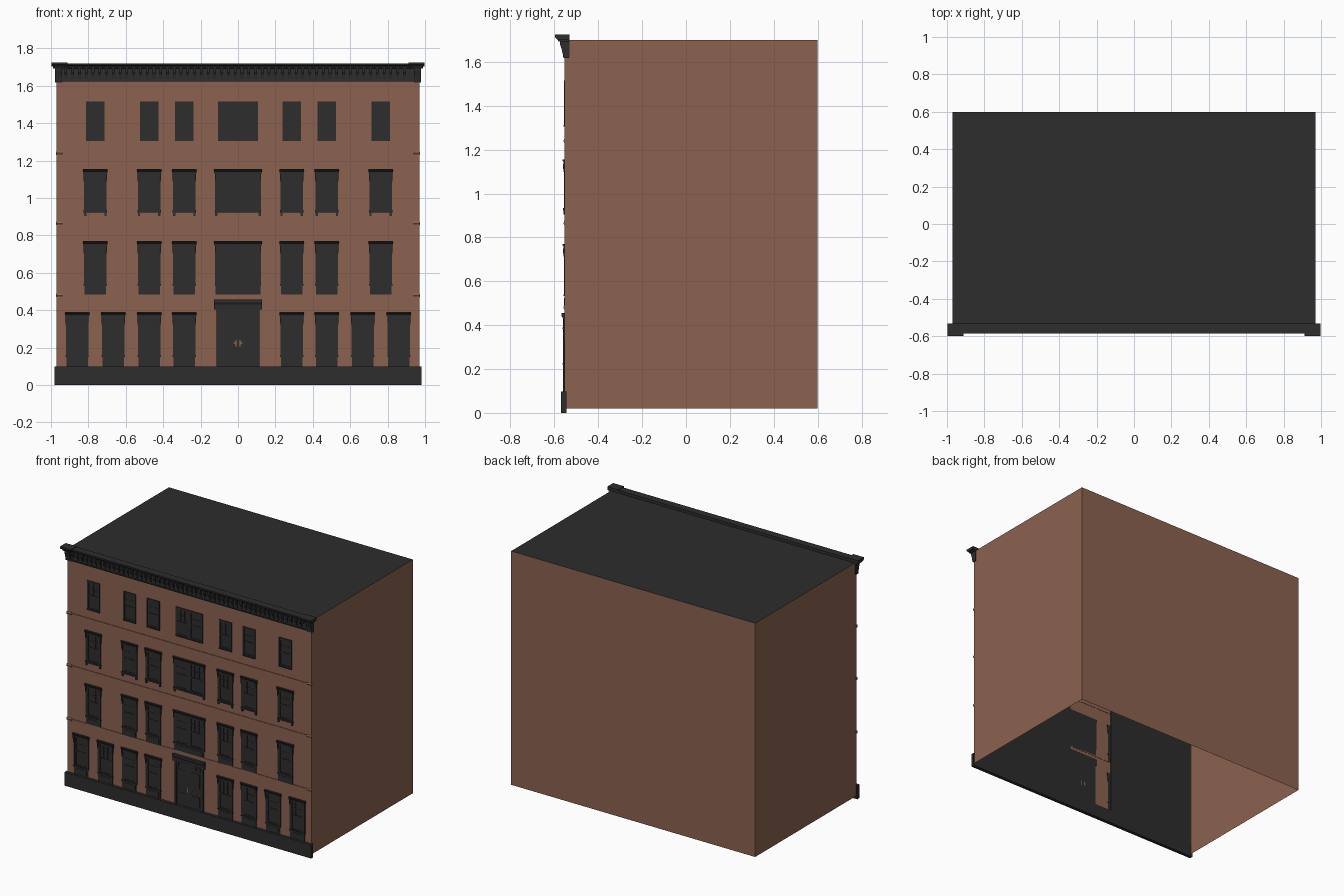
import bpy, bmesh
from mathutils import Vector

if "Cube" in bpy.data.objects:
    bpy.data.objects.remove(bpy.data.objects["Cube"])

WALL = -0.55  # y of the facade plane


def material(name, col):
    m = bpy.data.materials.new(name)
    m.diffuse_color = (*col, 1)
    m.use_nodes = True
    m.node_tree.nodes["Principled BSDF"].inputs["Base Color"].default_value = m.diffuse_color
    return m


BROWN = material("brown_stone", (0.26, 0.123, 0.08))
DARK = material("charcoal_trim", (0.026, 0.026, 0.026))
BRONZE = material("bronze_handle", (0.42, 0.2, 0.09))


def finish(bm, name, *mats):
    me = bpy.data.meshes.new(name)
    bm.to_mesh(me)
    bm.free()
    for m in mats:
        me.materials.append(m)
    ob = bpy.data.objects.new(name, me)
    bpy.context.collection.objects.link(ob)
    return ob


def box(bm, x0, x1, z0, z1, out, back=0.002):
    """Box standing `out` proud of the facade."""
    v = bmesh.ops.create_cube(bm, size=1)["verts"]
    c = Vector(((x0 + x1) / 2, WALL + (back - out) / 2, (z0 + z1) / 2))
    for p in v:
        p.co = Vector((p.co.x * (x1 - x0), p.co.y * (out + back), p.co.z * (z1 - z0))) + c


def prism(bm, prof, x0, x1):
    """Extrude an (out, z) profile along x."""
    a, b = ([bm.verts.new((x, WALL - o, z)) for o, z in prof] for x in (x0, x1))
    n = len(prof)
    fs = [bm.faces.new(a), bm.faces.new(b[::-1])]
    fs += [bm.faces.new((a[i], b[i], b[(i + 1) % n], a[(i + 1) % n])) for i in range(n)]
    bmesh.ops.recalc_face_normals(bm, faces=fs)


# Building shell: open underneath, dark roof
bm = bmesh.new()
v = bmesh.ops.create_cube(bm, size=1)["verts"]
for p in v:
    p.co = Vector((p.co.x * 1.94, p.co.y * 1.15 + 0.025, p.co.z * 1.68 + 0.86))
bm.normal_update()
bmesh.ops.delete(bm, geom=[f for f in bm.faces if f.normal.z < -0.5], context="FACES")
for f in bm.faces:
    f.material_index = int(f.normal.z > 0.5)
finish(bm, "building_shell", BROWN, DARK)

# Dark lining behind the shopfront wall, seen from below
bm = bmesh.new()
for x0, x1 in ((-0.965, -0.25), (0.11, 0.965)):
    box(bm, x0, x1, 0.03, 1.69, -0.003, 0.005)
finish(bm, "inner_lining", DARK)

# Plinth
bm = bmesh.new()
box(bm, -0.98, 0.98, 0, 0.098, 0.02, 0.005)
finish(bm, "plinth", DARK)

# Corner strips, string courses and their end blocks
bm = bmesh.new()
for s in (-1, 1):
    x0, x1 = sorted((s * 0.945, s * 0.97))
    box(bm, x0, x1, 0.098, 1.62, 0.003)
for z in (0.48, 0.865, 1.24):
    box(bm, -0.95, 0.95, z - 0.004, z + 0.004, 0.004)
    for s in (-1, 1):
        x0, x1 = sorted((s * 0.935, s * 0.974))
        prism(bm, [(-0.005, z - 0.009), (0.005, z - 0.009), (0.009, z),
                   (0.005, z + 0.009), (-0.005, z + 0.009)], x0, x1)
finish(bm, "string_courses", BROWN)


def sash(bm, x0, x1, z0, z1, lights=3):
    """Double-hung window: glass, frame, meeting rail and upper bars."""
    t, zm = 0.009, (z0 + z1) / 2
    box(bm, x0, x1, z0, z1, 0.001)
    for a, b in ((x0, x0 + t), (x1 - t, x1)):
        box(bm, a, b, z0, z1, 0.005)
    for a, b in ((z0, z0 + t), (zm - 0.005, zm + 0.005), (z1 - t, z1)):
        box(bm, x0 + t, x1 - t, a, b, 0.0045)
    for i in range(1, lights):
        x = x0 + (x1 - x0) * i / lights
        box(bm, x - 0.002, x + 0.002, zm + 0.005, z1 - t, 0.003)
    box(bm, x0 + t, x1 - t, (zm + z1) / 2 - 0.002, (zm + z1) / 2 + 0.002, 0.0028)


def window(name, cx, z0, z1, half, base, hood):
    """base: 'panel', 'sill' or None; hood adds moulded cap on corbels."""
    bm = bmesh.new()
    l, r = cx - half, cx + half
    zs = z0 + (0.06 if base == "panel" else 0.02 if base == "sill" else 0.008)
    zt = z1 - (0.02 if hood else 0.008)
    j = 0.011 if hood else 0.004
    box(bm, l, l + j, zs, zt, 0.006)                      # jambs
    box(bm, r - j, r, zs, zt, 0.006)
    if half > 0.09:                                      # paired sashes
        box(bm, cx - 0.006, cx + 0.006, zs, zt, 0.006)
        sash(bm, l + j, cx - 0.006, zs, zt)
        sash(bm, cx + 0.006, r - j, zs, zt)
    else:
        sash(bm, l + j, r - j, zs, zt, 3 if hood else 2)
    if hood:
        prism(bm, [(-0.002, zt - 0.004), (0.007, zt - 0.004), (0.008, z1 - 0.012),
                   (0.013, z1 - 0.006), (0.013, z1), (-0.002, z1)], l - 0.006, r + 0.006)
        for x in (l - 0.002, r - 0.008):                  # scroll corbels
            prism(bm, [(-0.002, zt - 0.05), (0.005, zt - 0.05), (0.011, zt - 0.015),
                       (0.011, zt), (-0.002, zt)], x, x + 0.01)
    else:
        box(bm, l, r, zt, z1, 0.006)
    if base == "panel":
        box(bm, l + 0.002, r - 0.002, z0, zs - 0.006, 0.004)
        box(bm, l + 0.014, r - 0.014, z0 + 0.01, zs - 0.016, 0.006)
        box(bm, l - 0.002, r + 0.002, zs - 0.008, zs, 0.009)
    elif base == "sill":
        box(bm, l - 0.002, r + 0.002, zs - 0.012, zs, 0.01)
        for x in (l, r - 0.012):                          # sill feet
            box(bm, x, x + 0.012, z0 - 0.01, zs - 0.012, 0.008)
    else:
        box(bm, l, r, z0, zs, 0.008)
    finish(bm, name, DARK)


# Windows, floor by floor: (bottom, top, base, hood, half-width, centre half-width)
upper = (0.287, 0.475, 0.763)
floors = [("ground", 0.098, 0.39, "panel", True, 0.06, None, (0.287, 0.475, 0.667, 0.86)),
          ("second", 0.48, 0.77, "panel", True, 0.06, 0.122, upper),
          ("third", 0.915, 1.155, "sill", True, 0.06, 0.122, upper),
          ("top", 1.305, 1.515, None, False, 0.05, 0.107, upper)]
for label, z0, z1, base, hood, half, mid, xs in floors:
    for i, x in enumerate(xs):
        window(f"{label}_window_right_{i}", x, z0, z1, half, base, hood)
        window(f"{label}_window_left_{i}", -x, z0, z1, half, base, hood)
    if mid:
        window(f"{label}_window_centre", 0, z0, z1, mid, base, hood)

# Entrance: surround, hood, double doors
bm = bmesh.new()
box(bm, -0.112, 0.112, 0.098, 0.43, 0.002)
for s in (-1, 1):
    x0, x1 = sorted((s * 0.1, s * 0.114))
    box(bm, x0, x1, 0.098, 0.42, 0.01)
    x0, x1 = sorted((s * 0.003, s * 0.098))
    box(bm, x0, x1, 0.1, 0.37, 0.004)
    x0, x1 = sorted((s * 0.02, s * 0.085))
    for z0, z1 in ((0.115, 0.19), (0.25, 0.355)):
        box(bm, x0, x1, z0, z1, 0.006)
    for x in (0.055, 0.085):
        box(bm, s * x - 0.005, s * x + 0.005, 0.375, 0.405, 0.011)
box(bm, -0.1, 0.1, 0.37, 0.42, 0.007)
prism(bm, [(-0.002, 0.405), (0.009, 0.405), (0.01, 0.43), (0.018, 0.442),
           (0.018, 0.456), (-0.002, 0.456)], -0.128, 0.128)
finish(bm, "entrance_doors", DARK)

bm = bmesh.new()
for s in (-1, 1):
    box(bm, s * 0.011 - 0.003, s * 0.011 + 0.003, 0.205, 0.24, 0.009)
    box(bm, s * 0.018 - 0.007, s * 0.018 + 0.007, 0.221, 0.227, 0.012)
finish(bm, "door_handles", BRONZE)

# Cornice: moulded crown over frieze
bm = bmesh.new()
prism(bm, [(-0.018, 1.622), (0.006, 1.622), (0.006, 1.692), (0.024, 1.695), (0.028, 1.705),
           (0.036, 1.71), (0.036, 1.72), (-0.018, 1.72)], -0.975, 0.975)
box(bm, -0.94, 0.94, 1.622, 1.63, 0.01)
for s in (-1, 1):                                        # end brackets with caps
    x0, x1 = sorted((s * 0.94, s * 0.979))
    prism(bm, [(-0.016, 1.618), (0.008, 1.618), (0.016, 1.655), (0.024, 1.68),
               (0.026, 1.70), (-0.016, 1.70)], x0, x1)
    x0, x1 = sorted((s * 0.912, s * 0.998))
    prism(bm, [(-0.019, 1.702), (0.036, 1.702), (0.048, 1.714), (0.048, 1.724),
               (-0.019, 1.724)], x0, x1)
    x0, x1 = sorted((s * 0.925, s * 0.988))
    prism(bm, [(-0.018, 1.692), (0.03, 1.692), (0.036, 1.703), (-0.018, 1.703)], x0, x1)
finish(bm, "cornice", DARK)

# Row of cornice modillions and dentils
bm = bmesh.new()
prism(bm, [(0.005, 1.638), (0.009, 1.638), (0.014, 1.66), (0.022, 1.675),
           (0.022, 1.694), (0.005, 1.694)], -0.927, -0.913)
box(bm, -0.908, -0.896, 1.665, 1.694, 0.013)
row = finish(bm, "cornice_brackets", DARK)
arr = row.modifiers.new("repeat", "ARRAY")
arr.use_relative_offset = False
arr.use_constant_offset = True
arr.constant_offset_displace = (0.0362, 0, 0)
arr.count = 51
